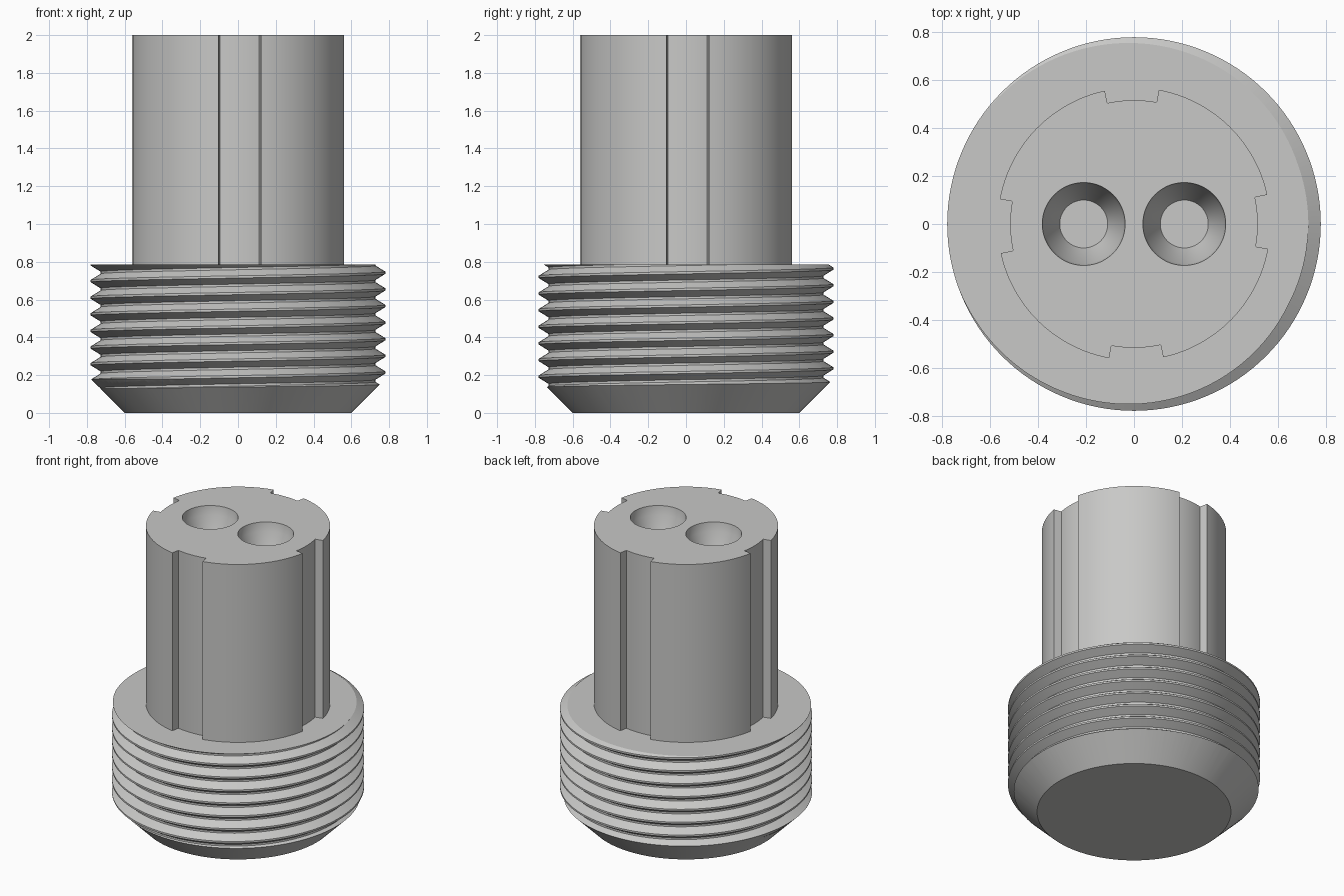
import bpy
import bmesh
from math import sin, cos, pi, radians

if "Cube" in bpy.data.objects:
    bpy.data.objects.remove(bpy.data.objects["Cube"], do_unlink=True)

SEG = 128
TOP = 2.0
SHOULDER = 0.785

grey = bpy.data.materials.new("light_grey")
grey.use_nodes = True
grey.diffuse_color = (0.58, 0.58, 0.57, 1)
shader = next(n for n in grey.node_tree.nodes if n.type == "BSDF_PRINCIPLED")
shader.inputs["Base Color"].default_value = grey.diffuse_color


def make_object(name, bm):
    bmesh.ops.recalc_face_normals(bm, faces=bm.faces)
    mesh = bpy.data.meshes.new(name)
    bm.to_mesh(mesh)
    bm.free()
    obj = bpy.data.objects.new(name, mesh)
    bpy.context.collection.objects.link(obj)
    mesh.materials.append(grey)
    return obj


def lathe(name, profile, x=0.0):
    """Closed solid of revolution from (radius, height) points."""
    bm = bmesh.new()
    rings = [[bm.verts.new((x + r * cos(2 * pi * j / SEG), r * sin(2 * pi * j / SEG), z))
              for j in range(SEG)] for r, z in profile]
    for a, b in zip(rings, rings[1:]):
        for j in range(SEG):
            k = (j + 1) % SEG
            bm.faces.new((a[j], a[k], b[k], b[j]))
    bm.faces.new(rings[0])
    bm.faces.new(rings[-1])
    return make_object(name, bm)


def boolean(obj, tool, operation):
    mod = obj.modifiers.new("cut", "BOOLEAN")
    mod.operation = operation
    mod.solver = "EXACT"
    mod.object = tool
    activate(obj)
    bpy.ops.object.modifier_apply(modifier=mod.name)
    bpy.data.objects.remove(tool, do_unlink=True)


def activate(obj):
    bpy.ops.object.select_all(action="DESELECT")
    obj.select_set(True)
    bpy.context.view_layer.objects.active = obj


def smooth(obj):
    activate(obj)
    bpy.ops.object.shade_smooth_by_angle(angle=radians(25))


# Endless right-hand thread, longer than needed at both ends
PITCH = 0.088
CREST = 0.742
tooth = [(-0.006, 0.78), (0.006, 0.78), (0.038, 0.728), (0.05, 0.728)]
bm = bmesh.new()
rows = []
for turn in range(-10, 3):
    for offset, r in tooth:
        rows.append([bm.verts.new((r * cos(2 * pi * j / SEG), r * sin(2 * pi * j / SEG),
                                   CREST + offset + PITCH * (turn + j / SEG)))
                     for j in range(SEG + 1)])
for a, b in zip(rows, rows[1:]):
    for j in range(SEG):
        bm.faces.new((a[j], a[j + 1], b[j + 1], b[j]))
bmesh.ops.remove_doubles(bm, verts=bm.verts, dist=0.0005)
low = bm.verts.new((0, 0, -0.4))
high = bm.verts.new((0, 0, 1.3))
for e in [e for e in bm.edges if e.is_boundary]:
    centre = low if e.verts[0].co.z < 0.4 else high
    bm.faces.new((e.verts[0], e.verts[1], centre))
threaded_base = make_object("threaded_base", bm)

# Trim it to a flat shoulder and a chamfered lower end
envelope = lathe("base_envelope", [(0.6, 0), (0.82, 0.22), (0.82, SHOULDER), (0.3, SHOULDER)])
boolean(threaded_base, envelope, "INTERSECT")
smooth(threaded_base)

# Upper shaft with four shallow keyways
outline = []
for quarter in range(4):
    for start, end, radius, steps in ((12.4, 79.5, 0.57, 24), (79.5, 102.4, 0.517, 8)):
        for i in range(steps + 1):
            a = radians(90 * quarter + start + (end - start) * i / steps)
            outline.append((radius * cos(a), radius * sin(a)))
bm = bmesh.new()
face = bm.faces.new([bm.verts.new((x, y, SHOULDER - 0.02)) for x, y in outline])
extruded = bmesh.ops.extrude_face_region(bm, geom=[face], use_keep_orig=True)
for v in extruded["geom"]:
    if isinstance(v, bmesh.types.BMVert):
        v.co.z = TOP
shaft = make_object("keyed_shaft", bm)

# Pair of tapered sockets in the top face
for x in (-0.21, 0.21):
    socket = lathe("socket_cutter", [(0.1, 1.8), (0.165, 1.94), (0.173, TOP), (0.173, TOP + 0.1)], x)
    boolean(shaft, socket, "DIFFERENCE")
smooth(shaft)
